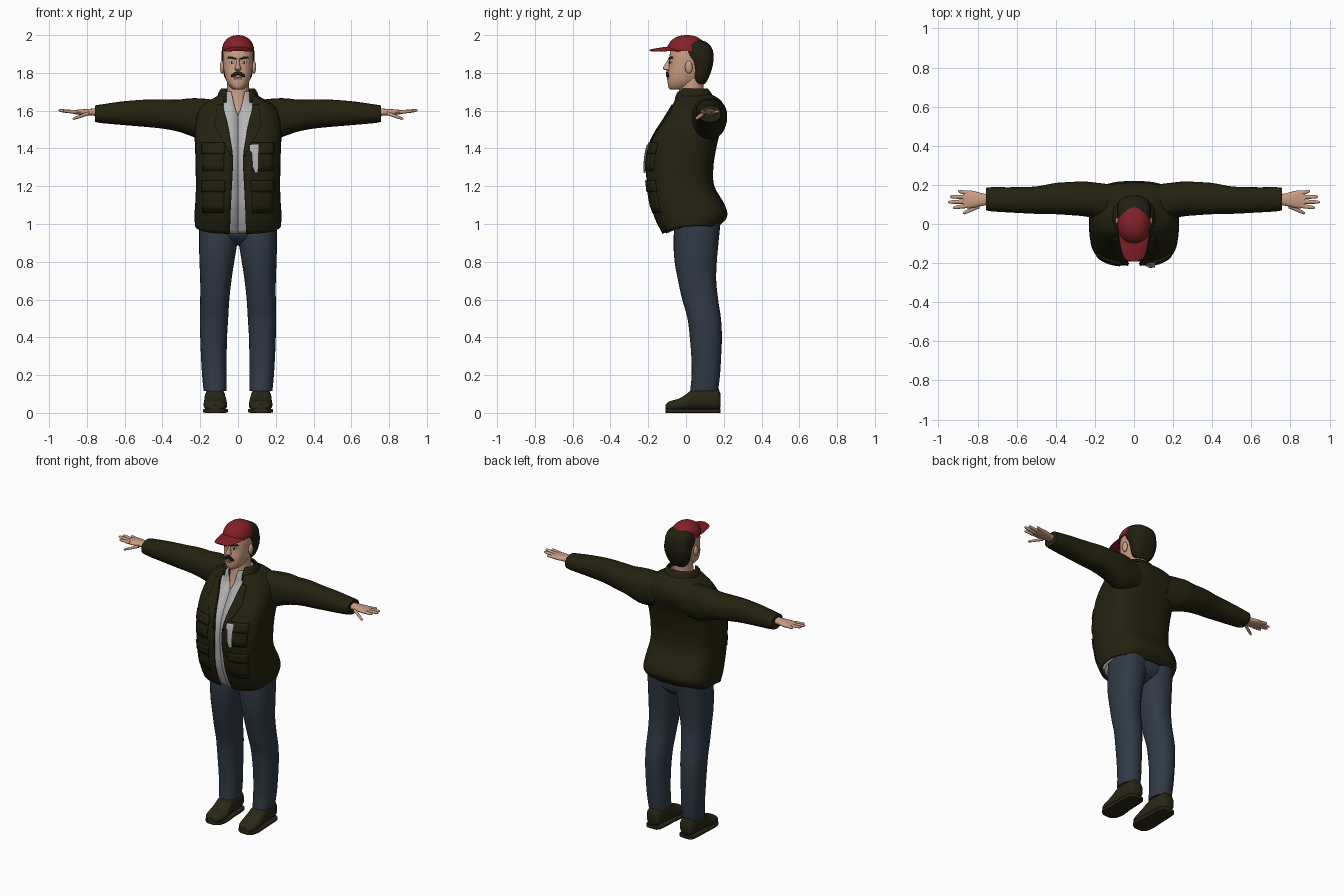
import bpy, bmesh
from math import sin, cos, asin, pi
from mathutils import Matrix, Vector

cube = bpy.data.objects.get("Cube")
if cube:
    bpy.data.objects.remove(cube)


def material(name, r, g, b):
    m = bpy.data.materials.new(name)
    m.use_nodes = True
    m.diffuse_color = (r, g, b, 1)
    shader = m.node_tree.nodes["Principled BSDF"]
    shader.inputs["Base Color"].default_value = (r, g, b, 1)
    shader.inputs["Roughness"].default_value = 0.8
    return m


OLIVE = material("olive jacket", .017, .016, .005)
DENIM = material("blue denim", .03, .042, .06)
SKIN = material("skin", .6, .34, .23)
RED = material("red cap", .23, .015, .02)
GREY = material("pale grey shirt", .46, .46, .46)
HAIR = material("dark brown hair", .016, .013, .006)
LEATHER = material("boot leather", .022, .02, .008)
WHITE = material("eye white", .7, .68, .64)
LIP = material("lip", .36, .15, .11)


def finish(name, bm, mat, mirror=False, thick=0):
    bmesh.ops.recalc_face_normals(bm, faces=bm.faces)
    me = bpy.data.meshes.new(name)
    bm.to_mesh(me)
    bm.free()
    me.materials.append(mat)
    me.shade_smooth()
    me.set_sharp_from_angle(angle=0.8)
    ob = bpy.data.objects.new(name, me)
    bpy.context.collection.objects.link(ob)
    if thick:
        mod = ob.modifiers.new("thickness", "SOLIDIFY")
        mod.thickness, mod.offset = thick, 0
    if mirror:
        mod = ob.modifiers.new("mirror", "MIRROR")
        mod.use_mirror_merge = False
    return ob


def at(secs, t):
    """Smooth interpolation of section values at position t."""
    last = len(secs) - 1
    t = min(max(t, secs[0][0]), secs[-1][0])
    i = max(k for k in range(last) if secs[k][0] <= t)
    a, b = secs[i], secs[i + 1]
    h = b[0] - a[0]
    s = (t - a[0]) / h

    def slope(k, c):
        p, q = secs[max(k - 1, 0)], secs[min(k + 1, last)]
        return (q[c] - p[c]) / (q[0] - p[0])
    return [a[c] * (1 + 2 * s) * (1 - s) ** 2 + b[c] * s * s * (3 - 2 * s)
            + h * s * (1 - s) * ((1 - s) * slope(i, c) - s * slope(i + 1, c))
            for c in range(1, len(a))]


def sym(*rows):
    return [(t, -w, w, lo, hi) for t, w, lo, hi in rows]


PLACE = {"z": lambda t, u, v: Vector((u, v, t)),
         "x": lambda t, u, v: Vector((t, u, v)),
         "y": lambda t, u, v: Vector((u, t, v))}


def loft(name, secs, mat, axis="z", n=2.3, gap=None, seg=32, steps=4,
         warp=None, mirror=False, thick=0):
    """Skin rounded sections (t, u0, u1, v0, v1); gap opens the front."""
    bm = bmesh.new()
    rings = []
    ts = [a[0] + (b[0] - a[0]) * k / steps
          for a, b in zip(secs, secs[1:]) for k in range(steps)] + [secs[-1][0]]
    for t in ts:
        u0, u1, v0, v1 = at(secs, t)
        uh, vh = (u1 - u0) / 2, (v1 - v0) / 2
        start = 0
        if gap:
            g = max(at(gap, t)[0], 0)
            start = asin(min(g / uh, 1) ** (n / 2))
        ring = []
        for k in range(seg + bool(gap)):
            a = start + (2 * pi - 2 * start) * k / seg
            s, c = sin(a), cos(a)
            u = (u0 + u1) / 2 + uh * abs(s) ** (2 / n) * (1 if s > 0 else -1)
            v = (v0 + v1) / 2 - vh * abs(c) ** (2 / n) * (1 if c > 0 else -1)
            p = PLACE[axis](t, u, v)
            if warp:
                p.z += warp(p, c)
            ring.append(bm.verts.new(p))
        rings.append(ring)
    for r, q in zip(rings, rings[1:]):
        for k in range(seg):
            j = (k + 1) % len(r)
            bm.faces.new((r[k], r[j], q[j], q[k]))
    if not gap:
        bm.faces.new(rings[0])
        bm.faces.new(rings[-1])
    return finish(name, bm, mat, mirror, thick)


def plate(name, body, rows, mat, n, lift=.003, thick=.006, mirror=True):
    """Thin patch on the front of a body; rows are (z, x0, x1)."""
    bm = bmesh.new()
    grid = []
    steps, cols = 4, 8
    for a, b in zip(rows, rows[1:]):
        for k in range(steps + 1):
            z, x0, x1 = [p + (q - p) * k / steps for p, q in zip(a, b)]
            _, w, lo, hi = at(body, z)
            line = []
            for c in range(cols + 1):
                x = x0 + (x1 - x0) * c / cols
                d = (1 - min(abs(x / w), 1) ** n) ** (1 / n)
                y = (lo + hi) / 2 - (hi - lo) / 2 * d - lift
                line.append(bm.verts.new((x, y, z)))
            grid.append(line)
    for r, q in zip(grid, grid[1:]):
        for c in range(cols):
            bm.faces.new((r[c], r[c + 1], q[c + 1], q[c]))
    bmesh.ops.remove_doubles(bm, verts=bm.verts, dist=1e-5)
    return finish(name, bm, mat, mirror, thick)


# Jacket body, open down the front, hem dipping at the front
def hem(p, c):
    return -.04 * max(c, 0) * min(max((1.06 - p.z) / .07, 0), 1)


torso = sym((.99, .222, -.12, .17), (1.04, .226, -.16, .213), (1.1, .222, -.185, .2),
            (1.2, .218, -.2, .145), (1.3, .22, -.208, .14), (1.4, .222, -.195, .155),
            (1.48, .225, -.16, .175), (1.56, .215, -.11, .205), (1.62, .19, -.075, .2),
            (1.66, .13, -.058, .17), (1.685, .085, -.045, .125))
opening = [(.95, .045), (1.15, .035), (1.35, .027), (1.45, .04), (1.55, .06),
           (1.62, .078), (1.69, .07)]
loft("jacket_body", torso, OLIVE, n=3, gap=opening, seg=56, warp=hem, thick=.01)
loft("jacket_collar", sym((1.645, .112, -.07, .15), (1.69, .1, -.055, .13),
     (1.715, .085, -.03, .11)), OLIVE, gap=[(1.6, .065), (1.8, .06)], thick=.01)
plate("jacket_lapels", torso, [(1.36, .03, .035), (1.45, .042, .085), (1.53, .058, .125),
      (1.56, .064, .115), (1.63, .08, .11)], OLIVE, 3, .008)
for part, low, high in (("breast", 1.28, 1.42), ("hip", 1.06, 1.22)):
    plate(part + "_pockets", torso, [(low, .075, .185), (high, .075, .185)], OLIVE, 3, .006, .009)
    plate(part + "_pocket_flaps", torso, [(high - .05, .07, .19), (high + .01, .07, .19)],
          OLIVE, 3, .011, .008)
plate("chest_patch", torso, [(1.27, .09, .105), (1.3, .078, .108), (1.38, .072, .108),
      (1.39, .06, .11), (1.42, .062, .11)], GREY, 3, .017, .006, mirror=False)

# Sleeves
loft("sleeves", [(.1, .02, .2, 1.46, 1.655), (.2, .03, .212, 1.45, 1.665),
     (.26, .04, .218, 1.47, 1.665), (.32, .045, .215, 1.49, 1.658),
     (.4, .05, .21, 1.505, 1.66), (.5, .052, .192, 1.515, 1.658),
     (.62, .058, .188, 1.525, 1.648), (.73, .065, .188, 1.535, 1.632),
     (.757, .07, .185, 1.54, 1.628)], OLIVE, "x", mirror=True)

# Shirt with an open neck
shirt = [(z, a + .02, b - .02, c + .018, d - .02) for z, a, b, c, d in torso if z < 1.6]
shirt += sym((1.62, .12, -.062, .12), (1.67, .074, -.057, .1), (1.7, .068, -.048, .098))
loft("shirt", shirt, GREY, n=3, seg=48, warp=hem, thick=.004,
     gap=[(.9, 0), (1.5, 0), (1.57, 0), (1.61, .014), (1.7, .036)])

# Hands
loft("palms", [(.74, .1, .15, 1.572, 1.612), (.78, .092, .158, 1.574, 1.61),
     (.84, .08, .172, 1.578, 1.606), (.875, .084, .168, 1.584, 1.602)],
     SKIN, "x", seg=16, mirror=True)
digits = {"index": (.855, .093, 1.592, .925, .083, 1.598),
          "middle": (.855, .115, 1.592, .951, .112, 1.602),
          "ring": (.855, .137, 1.592, .942, .14, 1.6),
          "little": (.85, .157, 1.592, .9, .168, 1.596),
          "thumb": (.79, .092, 1.586, .875, .054, 1.556)}
for part, (x0, y0, z0, x1, y1, z1) in digits.items():
    secs = []
    for s, r in ((0, .012), (.5, .0105), (.9, .0085), (1, .003)):
        x, y, z = x0 + (x1 - x0) * s, y0 + (y1 - y0) * s, z0 + (z1 - z0) * s
        secs.append((x, y - r, y + r, z - r * .85, z + r * .85))
    loft(part + "_fingers", secs, SKIN, "x", n=2, seg=10, steps=2, mirror=True)

# Trousers
loft("trouser_legs", [(.115, .062, .182, .022, .17), (.2, .06, .19, .03, .18),
     (.3, .06, .196, .028, .186), (.4, .058, .2, .02, .19), (.5, .052, .202, .008, .185),
     (.6, .046, .2, -.02, .17), (.7, .035, .2, -.042, .16), (.8, .02, .204, -.06, .163),
     (.9, .004, .206, -.066, .172), (1.03, -.01, .204, -.06, .185)], DENIM, mirror=True)
loft("trouser_seat", sym((.885, .03, .02, .09), (.91, .1, -.035, .14),
     (.95, .17, -.06, .17), (1.04, .195, -.06, .18)), DENIM)

# Boots with soles
boot = [(-.108, .095, .15, .015, .045), (-.09, .07, .172, .008, .06),
        (-.04, .058, .182, .008, .075), (0, .06, .18, .01, .098), (.04, .065, .178, .012, .128),
        (.12, .068, .175, .012, .138), (.17, .075, .168, .015, .13), (.183, .088, .155, .03, .1)]
loft("boots", boot, LEATHER, "y", mirror=True)
loft("boot_soles", [(y, a - .004, b + .004, 0, .022) for y, a, b, c, d in boot],
     LEATHER, "y", n=6, mirror=True)

# Neck and head
loft("neck", sym((1.52, .06, -.09, .05), (1.58, .06, -.07, .08), (1.62, .06, -.052, .09),
     (1.68, .058, -.04, .092), (1.77, .058, -.03, .095)), SKIN, n=2)
head = sym((1.712, .022, -.082, .0), (1.722, .038, -.092, .03), (1.75, .058, -.097, .06),
           (1.79, .071, -.096, .09), (1.84, .078, -.09, .11), (1.9, .08, -.086, .115),
           (1.95, .068, -.07, .1), (1.97, .04, -.04, .07))
loft("head", head, SKIN)
loft("nose", sym((1.811, .009, -.1, -.07), (1.82, .018, -.119, -.07),
     (1.83, .014, -.121, -.07), (1.85, .009, -.108, -.07), (1.878, .007, -.092, -.07)),
     SKIN, n=2, seg=16)
bm = bmesh.new()
bmesh.ops.create_uvsphere(bm, u_segments=16, v_segments=10, radius=1, matrix=Matrix.LocRotScale(
    Vector((.084, .015, 1.83)), None, Vector((.012, .02, .034))))
finish("ears", bm, SKIN, mirror=True)

# Face details
plate("eyes", head, [(1.85, .026, .038), (1.857, .017, .048), (1.864, .025, .04)],
      WHITE, 2.3, .002, .003)
plate("pupils", head, [(1.851, .028, .037), (1.864, .028, .037)], HAIR, 2.3, .004, .003)
plate("eyebrows", head, [(1.871, .012, .022), (1.877, .01, .056), (1.886, .03, .05)],
      HAIR, 2.3, .003, .004)
plate("moustache", head, [(1.779, .024, .036), (1.79, 0, .034), (1.802, 0, .02),
      (1.808, 0, .008)], HAIR, 2.3, .006, .009)
plate("mouth", head, [(1.764, 0, .016), (1.777, 0, .022)], LIP, 2.3, .002, .003)

# Hair
loft("hair", sym((1.74, .045, .04, .1), (1.77, .068, .035, .118), (1.82, .082, .03, .137),
     (1.86, .087, .015, .145), (1.89, .087, -.02, .146), (1.93, .084, -.03, .138),
     (1.96, .07, -.02, .112), (1.978, .04, 0, .07)), HAIR, n=2.6)

# Cap crown and arched brim
dome = []
for k in range(9):
    a = pi / 2 * k / 8
    r = max(cos(a), .02) ** .9
    dome.append((1.915 + .085 * sin(a), .086 * r, .004 - .106 * r, .004 + .106 * r))
loft("cap_crown", sym(*dome), RED, n=2.1, steps=2)
loft("cap_brim", sym((-.192, .012, 1.917, 1.923), (-.185, .036, 1.917, 1.925),
     (-.165, .055, 1.92, 1.929), (-.12, .068, 1.927, 1.936), (-.07, .077, 1.932, 1.941),
     (-.03, .08, 1.933, 1.942)), RED, "y", n=3,
     warp=lambda p, c: -3.5 * p.x ** 2)
